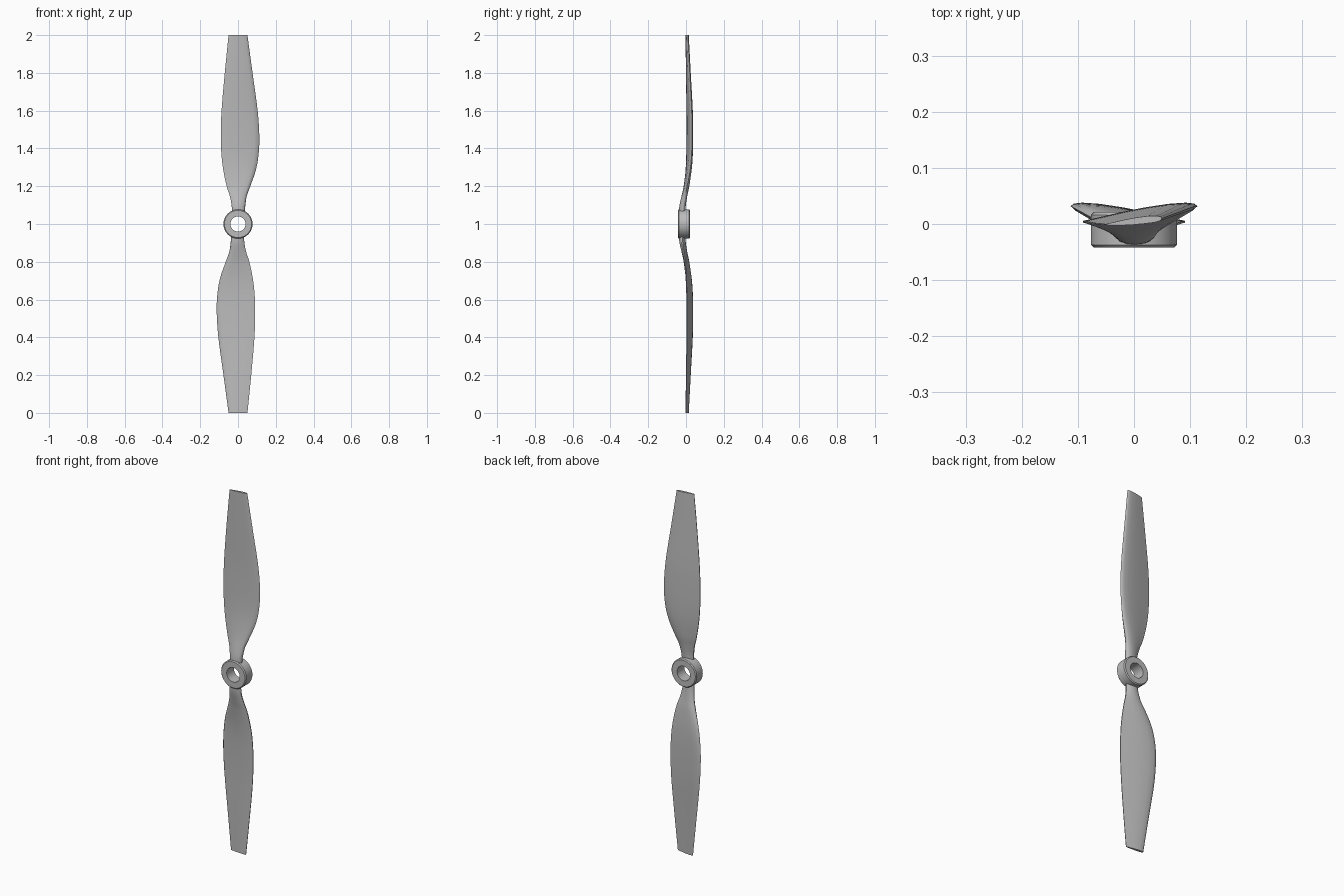
import bpy, bmesh, math
from mathutils import Matrix

cube = bpy.data.objects.get("Cube")
if cube:
    bpy.data.objects.remove(cube, do_unlink=True)

grey = bpy.data.materials.new("plain grey")
grey.use_nodes = True
grey.diffuse_color = (0.5, 0.5, 0.5, 1)
grey.node_tree.nodes["Principled BSDF"].inputs["Base Color"].default_value = (0.5, 0.5, 0.5, 1)

HUB_Z = 1.0


def finish(bm, name, angle):
    """Turn a bmesh into a smooth shaded grey object."""
    bmesh.ops.recalc_face_normals(bm, faces=bm.faces)
    mesh = bpy.data.meshes.new(name)
    bm.to_mesh(mesh)
    bm.free()
    mesh.materials.append(grey)
    obj = bpy.data.objects.new(name, mesh)
    bpy.context.collection.objects.link(obj)
    bpy.ops.object.select_all(action='DESELECT')
    obj.select_set(True)
    bpy.context.view_layer.objects.active = obj
    bpy.ops.object.shade_smooth_by_angle(angle=math.radians(angle))
    return obj


def skin(bm, rings, closed):
    """Bridge equal rings of vertices with quads."""
    count = len(rings)
    for i in range(count if closed else count - 1):
        a, b = rings[i], rings[(i + 1) % count]
        for j in range(len(a)):
            k = (j + 1) % len(a)
            bm.faces.new((a[j], a[k], b[k], b[j]))


def spline(points, steps):
    """Catmull-Rom interpolation through tuples."""
    out = []
    for i in range(len(points) - 1):
        p0, p1 = points[max(i - 1, 0)], points[i]
        p2, p3 = points[i + 1], points[min(i + 2, len(points) - 1)]
        for s in range(steps):
            t = s / steps
            out.append([b + t * (c - a) / 2 + t * t * (a - 2.5 * b + 2 * c - d / 2)
                        + t ** 3 * (1.5 * (b - c) + (d - a) / 2)
                        for a, b, c, d in zip(p0, p1, p2, p3)])
    out.append(list(points[-1]))
    return out


# Hub: a ring with bevelled rims, turned about the y axis
def make_hub(outer=0.077, inner=0.04, front=-0.042, back=0.021, bevel=0.005):
    profile = [(inner, front), (outer - bevel, front), (outer, front + bevel),
               (outer, back - bevel), (outer - bevel, back), (inner, back)]
    bm = bmesh.new()
    rings = []
    for i in range(48):
        a = math.tau * i / 48
        rings.append([bm.verts.new((r * math.cos(a), y, HUB_Z + r * math.sin(a)))
                      for r, y in profile])
    skin(bm, rings, True)
    finish(bm, "hub", 30)


# Blade stations: height above hub, trailing x, leading x, trailing y, leading y, thickness
STATIONS = [
    (0.055, -0.032, 0.036, -0.022, -0.020, 0.034),
    (0.10, -0.034, 0.039, -0.020, -0.016, 0.033),
    (0.15, -0.044, 0.047, -0.013, -0.006, 0.028),
    (0.20, -0.060, 0.065, -0.006, 0.006, 0.025),
    (0.28, -0.077, 0.093, 0.000, 0.021, 0.022),
    (0.36, -0.087, 0.108, 0.003, 0.029, 0.020),
    (0.46, -0.091, 0.113, 0.004, 0.032, 0.019),
    (0.60, -0.087, 0.104, 0.004, 0.030, 0.018),
    (0.80, -0.070, 0.077, 0.001, 0.020, 0.015),
    (1.00, -0.050, 0.050, -0.001, 0.010, 0.012),
]

# Aerofoil section: chord fraction, offset as a share of thickness
SECTION = [(0, -0.08), (0.1, -0.22), (0.3, -0.4), (0.5, -0.48), (0.7, -0.5), (0.87, -0.47),
           (0.96, -0.33), (1, 0), (0.97, 0.28), (0.9, 0.47), (0.75, 0.58), (0.55, 0.55),
           (0.35, 0.42), (0.15, 0.22), (0, 0.08)]


def make_blade(name, turn):
    bm = bmesh.new()
    rings = []
    for h, xt, xl, yt, yl, thick in spline(STATIONS, 5):
        # the root is rounder than the outer blade
        round_off = max(0.0, 1 - (h - 0.055) / 0.15)
        ring = []
        for u, v in SECTION:
            oval = math.copysign(math.sqrt(max(0.04, 1 - (2 * u - 1) ** 2)) / 2, v)
            v += (oval - v) * round_off
            ring.append(bm.verts.new((xt + (xl - xt) * u, yt + (yl - yt) * u + v * thick, h)))
        rings.append(ring)
    skin(bm, rings, False)
    bm.faces.new(rings[0])
    bm.faces.new(rings[-1])
    place = Matrix.Translation((0, 0, HUB_Z)) @ Matrix.Rotation(turn, 4, 'Y')
    bmesh.ops.transform(bm, matrix=place, verts=bm.verts)
    finish(bm, name, 50)


make_hub()
make_blade("upper_blade", 0)
make_blade("lower_blade", math.pi)
